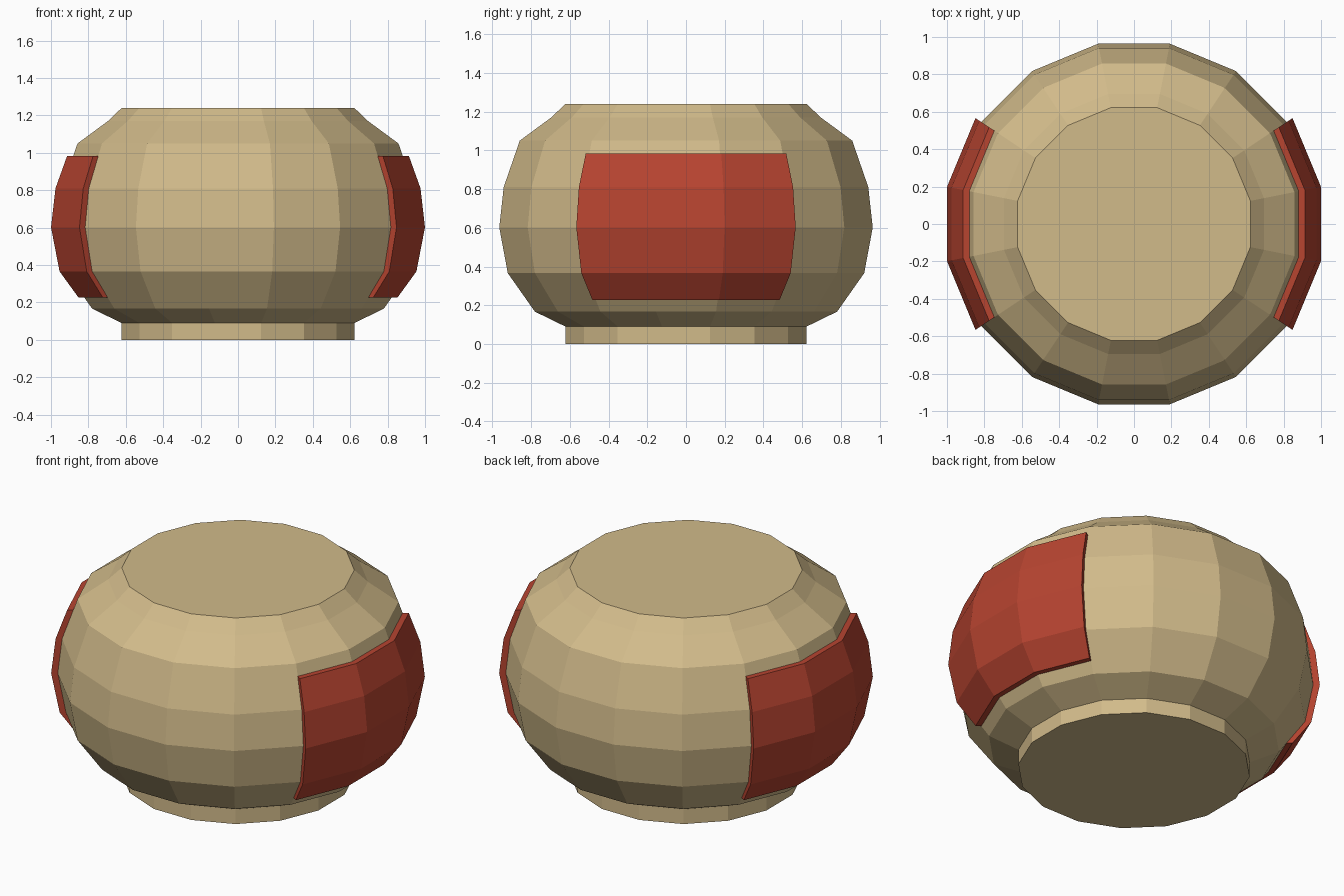
import bpy, math

if "Cube" in bpy.data.objects:
    bpy.data.objects.remove(bpy.data.objects["Cube"])

SIDES = 16
STEP = 2 * math.pi / SIDES


def material(name, color):
    m = bpy.data.materials.new(name)
    m.diffuse_color = (*color, 1)
    m.use_nodes = True
    m.node_tree.nodes["Principled BSDF"].inputs["Base Color"].default_value = m.diffuse_color
    return m


def add_object(name, verts, faces, mat):
    me = bpy.data.meshes.new(name)
    me.from_pydata(verts, [], faces)
    me.materials.append(mat)
    me.update()
    ob = bpy.data.objects.new(name, me)
    bpy.context.collection.objects.link(ob)
    return ob


def point(apothem, z, k):
    """Corner k of a 16-gon whose flat side faces +x."""
    r = apothem / math.cos(STEP / 2)
    a = (k + 0.5) * STEP
    return (r * math.cos(a), r * math.sin(a), z)


tan = material("tan clay", (0.64, 0.495, 0.255))
red = material("red glaze", (0.475, 0.058, 0.03))

# Pot with foot: (flat-side radius, height) from the ground up
profile = [(0.622, 0), (0.622, 0.09), (0.78, 0.167), (0.92, 0.366), (0.964, 0.602),
           (0.941, 0.81), (0.858, 1.05), (0.695, 1.17), (0.622, 1.24)]
verts = [point(r, z, k) for r, z in profile for k in range(SIDES)]
faces = []
for i in range(len(profile) - 1):
    for k in range(SIDES):
        n = (k + 1) % SIDES
        a, b = i * SIDES, (i + 1) * SIDES
        faces.append((a + k, a + n, b + n, b + k))
faces.append(tuple(reversed(range(SIDES))))
faces.append(tuple((len(profile) - 1) * SIDES + k for k in range(SIDES)))
add_object("round_pot", verts, faces, tan)

# Curved side panels, three facets wide, standing slightly off the pot
section = [(0.822, 0.226), (0.92, 0.366), (0.964, 0.602), (0.941, 0.81), (0.881, 0.984)]
loop = ([(r * 1.037, z) for r, z in section]
        + [(r * 0.985, z) for r, z in reversed(section)])
n = len(loop)
h = len(section)


def side_panel(name, first):
    verts = [point(r, z, first + c) for c in range(4) for r, z in loop]
    faces = []
    for c in range(3):
        for i in range(n):
            j = (i + 1) % n
            faces.append((c * n + i, (c + 1) * n + i, (c + 1) * n + j, c * n + j))
    # End caps as strips of quads
    for i in range(h - 1):
        q = (i, i + 1, n - 2 - i, n - 1 - i)
        faces.append(q)
        faces.append(tuple(3 * n + v for v in reversed(q)))
    add_object(name, verts, faces, red)


side_panel("right_panel", -2)
side_panel("left_panel", SIDES // 2 - 2)
